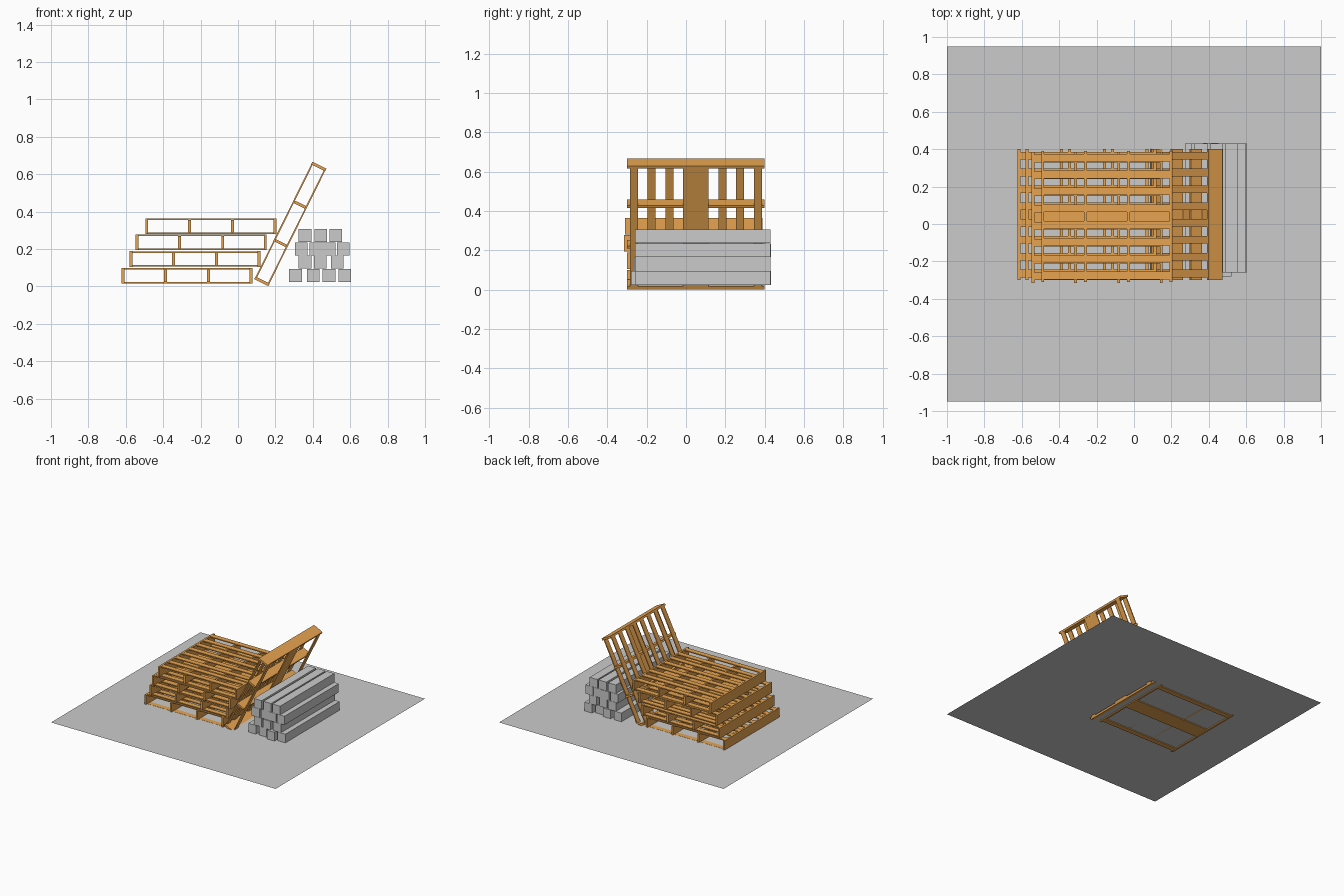
import bpy, bmesh
from math import radians
from mathutils import Matrix

if "Cube" in bpy.data.objects:
    bpy.data.objects.remove(bpy.data.objects["Cube"])

wood = bpy.data.materials.new("wood")
wood.diffuse_color = (0.8, 0.37, 0.08, 1)
wood.use_nodes = True
wood.node_tree.nodes["Principled BSDF"].inputs["Base Color"].default_value = wood.diffuse_color

L, W, H = 0.70, 0.70, 0.084      # pallet length (x), width (y), height
T, P = 0.008, 0.015              # slat thickness, stringer thickness


def add_box(bm, centre, size):
    bmesh.ops.create_cube(bm, size=1, matrix=Matrix.Translation(centre) @ Matrix.Diagonal((*size, 1)))


def finish(name, bm, mat=None):
    me = bpy.data.meshes.new(name)
    bm.to_mesh(me)
    bm.free()
    ob = bpy.data.objects.new(name, me)
    if mat:
        me.materials.append(mat)
    bpy.context.collection.objects.link(ob)
    return ob


def pallet(name, centre, tilt=0):
    bm = bmesh.new()
    # end stringers at full height, inner stringers between the slat layers
    for s in (-1, 1):
        add_box(bm, (s * (L - P) / 2, 0, 0), (P, W, H))
        add_box(bm, (s * 0.115, 0, 0), (P, W, H - 2 * T))
    # eight top slats
    for i in range(8):
        add_box(bm, (0, (i - 3.5) * 0.09, H / 2 - T / 2 - 0.001), (L - 0.02, 0.041, T))
    # bottom boards: two narrow, one wide
    for y, w in ((-0.315, 0.041), (0, 0.13), (0.315, 0.041)):
        add_box(bm, (0, y, -H / 2 + T / 2 + 0.001), (L - 0.02, w, T))
    ob = finish(name, bm, wood)
    ob.location = centre
    ob.rotation_euler = (0, radians(-tilt), 0)
    return ob


# ground sheet
bm = bmesh.new()
bmesh.ops.create_grid(bm, x_segments=1, y_segments=1, size=1, matrix=Matrix.Diagonal((1, 0.95, 1, 1)))
finish("ground_sheet", bm).location.z = 0.023

# stack of four pallets, each shifted a little to the right
for i, (x, y, z) in enumerate(((-0.273, 0.05, 0.057), (-0.23, 0.05, 0.146),
                               (-0.197, 0.035, 0.236), (-0.145, 0.04, 0.322))):
    pallet(f"stacked_pallet_{i + 1}", (x, y, z))

# pallet leaning on the stack
pallet("leaning_pallet", (0.28, 0.05, 0.334), 63.7)

# pile of square beams: (x centre, y centre) per layer
layers = (
    ((0.308, 0.085), (0.402, 0.087), (0.487, 0.065), (0.57, 0.085)),
    ((0.358, 0.085), (0.44, 0.08), (0.53, 0.085)),
    ((0.338, 0.085), (0.417, 0.088), (0.487, 0.085), (0.562, 0.085)),
    ((0.358, 0.085), (0.443, 0.085), (0.523, 0.085)),
)
for r, row in enumerate(layers):
    for c, (x, y) in enumerate(row):
        bm = bmesh.new()
        add_box(bm, (x, y, 0.0585 + r * 0.071), (0.068, 0.69, 0.07))
        finish(f"beam_{r + 1}_{c + 1}", bm)
